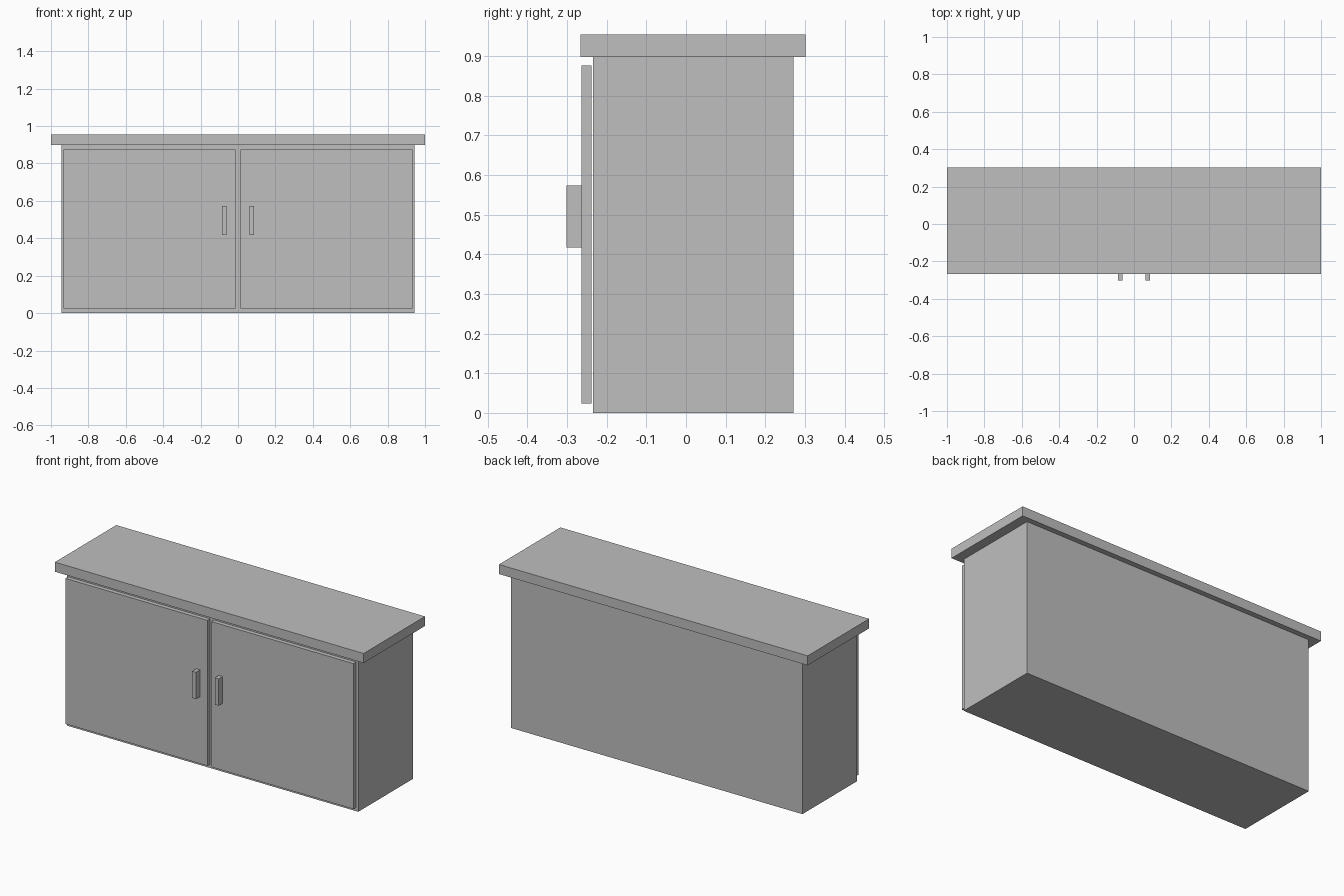
import bpy
from mathutils import Vector

cube = bpy.data.objects.get("Cube")
if cube:
    bpy.data.objects.remove(cube, do_unlink=True)

# Single plain grey finish
grey = bpy.data.materials.new("light_grey")
grey.use_nodes = True
colour = (0.52, 0.52, 0.52, 1)
grey.diffuse_color = colour
grey.node_tree.nodes["Principled BSDF"].inputs["Base Color"].default_value = colour


def box(name, low, high):
    """Add a box spanning two opposite corners."""
    low, high = Vector(low), Vector(high)
    bpy.ops.mesh.primitive_cube_add(size=1, location=(low + high) / 2)
    obj = bpy.context.object
    obj.name = name
    obj.scale = high - low
    bpy.ops.object.transform_apply(location=False, rotation=False, scale=True)
    obj.data.materials.append(grey)
    return obj


# Carcass and overhanging worktop
box("cabinet_body", (-0.944, -0.235, 0), (0.944, 0.271, 0.898))
box("worktop", (-1, -0.266, 0.898), (1, 0.302, 0.954))

# Mirrored pair of doors with upright handles
for side, sign in (("left", 1), ("right", -1)):
    for part, near, far, front, back, bottom, top in (
        ("door", 0.013, 0.933, -0.264, -0.239, 0.024, 0.876),
        ("handle", 0.061, 0.085, -0.302, -0.264, 0.417, 0.574),
    ):
        x0, x1 = sorted((sign * near, sign * far))
        box(f"{side}_{part}", (x0, front, bottom), (x1, back, top))
